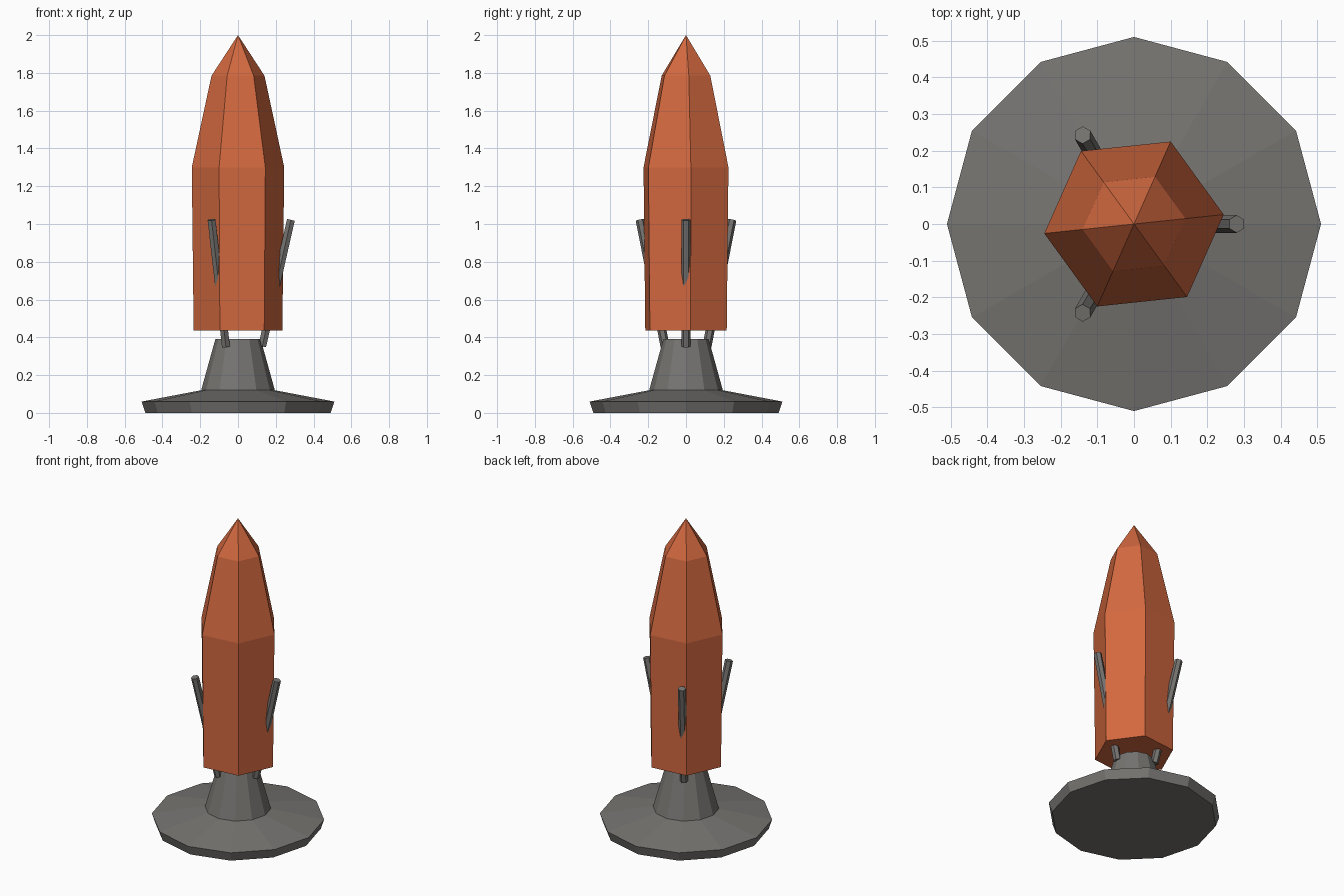
import bpy
import bmesh
from math import cos, sin, radians, tau
from mathutils import Matrix, Vector

cube = bpy.data.objects.get("Cube")
if cube:
    bpy.data.objects.remove(cube, do_unlink=True)


def make_material(name, color):
    mat = bpy.data.materials.new(name)
    mat.use_nodes = True
    mat.diffuse_color = color
    mat.node_tree.nodes["Principled BSDF"].inputs["Base Color"].default_value = color
    return mat


def faceted(name, profile, sides, turn, mat, matrix=Matrix()):
    """Flat-sided solid stacked from (radius, height) rings; radius 0 makes a tip."""
    bm = bmesh.new()
    rings = []
    for radius, z in profile:
        count = sides if radius else 1
        rings.append([bm.verts.new((radius * cos(turn + tau * i / sides),
                                    radius * sin(turn + tau * i / sides), z))
                      for i in range(count)])
    for low, high in zip(rings, rings[1:]):
        for i in range(sides):
            j = (i + 1) % sides
            if len(high) == 1:
                bm.faces.new((low[i], low[j], high[0]))
            else:
                bm.faces.new((low[i], low[j], high[j], high[i]))
    for ring in (rings[0], rings[-1]):
        if len(ring) > 1:
            bm.faces.new(ring)
    bmesh.ops.recalc_face_normals(bm, faces=bm.faces)
    bm.transform(matrix)
    mesh = bpy.data.meshes.new(name)
    bm.to_mesh(mesh)
    bm.free()
    mesh.materials.append(mat)
    obj = bpy.data.objects.new(name, mesh)
    bpy.context.collection.objects.link(obj)
    return obj


orange = make_material("orange_paint", (0.65, 0.14, 0.05, 1))
grey = make_material("dark_grey", (0.18, 0.175, 0.165, 1))

# Wide foot and tapering stem
faceted("base_stand", [(0.49, 0), (0.51, 0.06), (0.195, 0.12), (0.12, 0.39)],
        12, 0, grey)

# Six-sided pointed body
faceted("body", [(0.236, 0.435), (0.246, 1.3), (0.141, 1.785), (0, 2)],
        6, radians(6), orange)

# Three struts leaning outward through the body
bottom, top = Vector((0.128, 0, 0.352)), Vector((0.28, 0, 1.022))
axis = top - bottom
lean = Matrix.Rotation(axis.angle(Vector((0, 0, 1))), 4, 'Y')
for k in range(3):
    place = Matrix.Rotation(tau * k / 3, 4, 'Z') @ Matrix.Translation(bottom) @ lean
    faceted(f"strut_{k + 1}", [(0.024, 0), (0.024, axis.length)],
            6, radians(90), grey, place)
